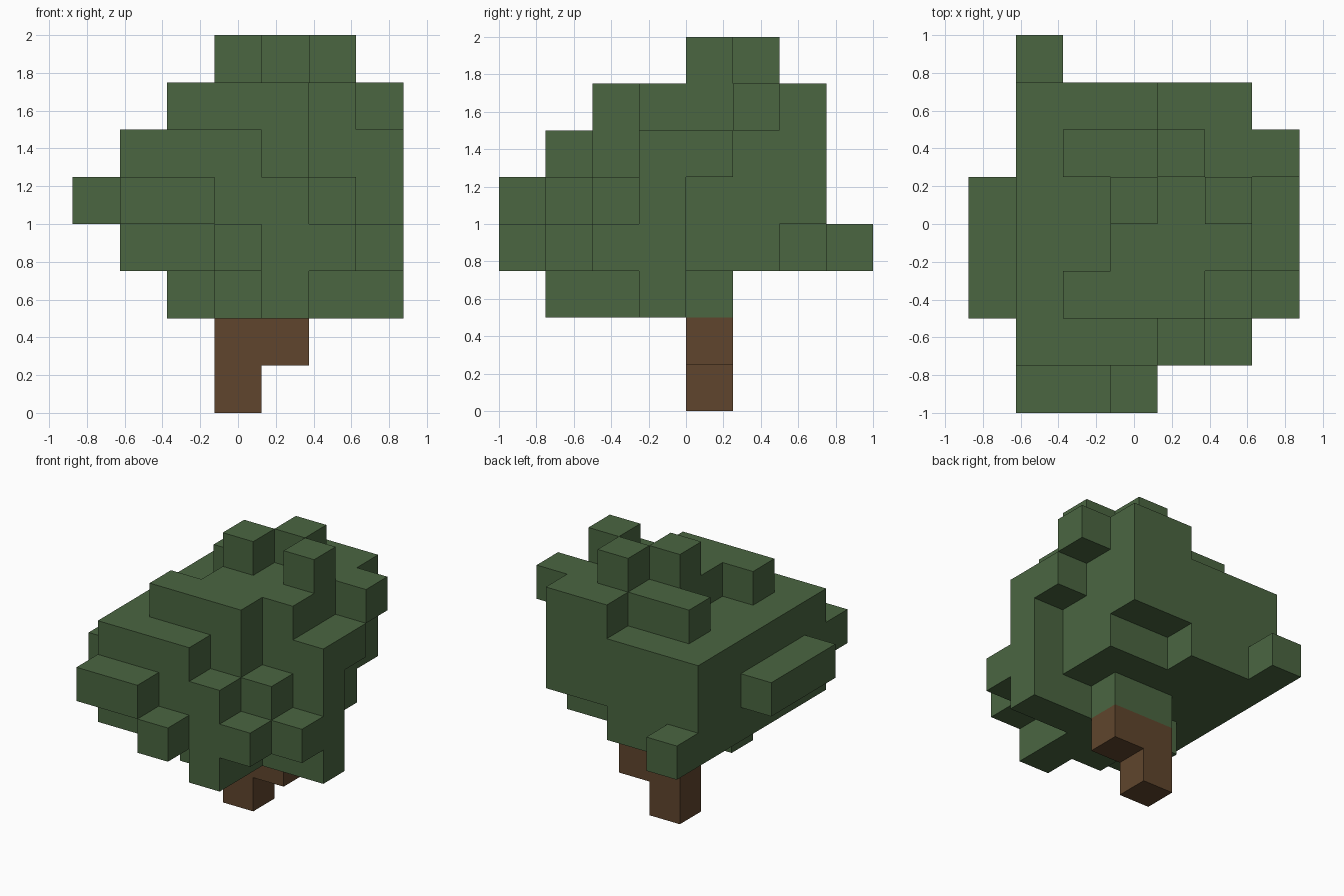
import bpy
import bmesh
from mathutils import Vector

if "Cube" in bpy.data.objects:
    bpy.data.objects.remove(bpy.data.objects["Cube"], do_unlink=True)

SIZE = 0.25                           # edge of one block
CORNER = Vector((-0.875, -1.0, 0.0))  # low corner of the block grid
AXES = [Vector((1, 0, 0)), Vector((0, 1, 0)), Vector((0, 0, 1))]


def make_material(name, colour):
    mat = bpy.data.materials.new(name)
    mat.use_nodes = True
    mat.diffuse_color = (*colour, 1)
    shader = mat.node_tree.nodes["Principled BSDF"]
    shader.inputs["Base Color"].default_value = (*colour, 1)
    shader.inputs["Roughness"].default_value = 0.9
    return mat


def fill_rows(level, first_row, spans):
    """Blocks of one level: each row runs from its first to its last column."""
    return {(col, first_row + n, level)
            for n, (start, end) in enumerate(spans)
            for col in range(start, end + 1)}


def build_blocks(name, cells, mat):
    """Merge the blocks into one shell, keeping only the exposed faces."""
    bm = bmesh.new()
    corners = {}

    def vert(point):
        key = tuple(round(c) for c in point)
        if key not in corners:
            corners[key] = bm.verts.new(CORNER + Vector(key) * SIZE)
        return corners[key]

    for cell in sorted(cells):
        base = Vector(cell)
        for n, axis in enumerate(AXES):
            u, v = AXES[(n + 1) % 3], AXES[(n + 2) % 3]
            for side in (0, 1):
                beside = base + axis * (2 * side - 1)
                if tuple(round(c) for c in beside) in cells:
                    continue
                p = base + axis * side
                loop = [p, p + u, p + u + v, p + v]
                if not side:
                    loop.reverse()
                bm.faces.new([vert(q) for q in loop])

    mesh = bpy.data.meshes.new(name)
    bm.to_mesh(mesh)
    bm.free()
    mesh.materials.append(mat)
    obj = bpy.data.objects.new(name, mesh)
    bpy.context.collection.objects.link(obj)
    return obj


leaf_green = make_material("leaf green", (0.069, 0.133, 0.053))
bark_brown = make_material("bark brown", (0.117, 0.060, 0.026))

# Trunk with a side step under the crown
trunk = fill_rows(0, 4, [(3, 3)]) | fill_rows(1, 4, [(3, 4)])
build_blocks("trunk", trunk, bark_brown)

# Crown, level by level, rows from front to back
crown = set()
crown |= fill_rows(2, 1, [(4, 4), (3, 4), (2, 6), (3, 4)])
crown |= fill_rows(3, 0, [(3, 3), (1, 5), (1, 6), (1, 6),
                          (1, 5), (1, 5), (1, 3), (1, 1)])
crown |= fill_rows(4, 0, [(1, 2), (1, 4), (0, 5), (0, 6),
                          (0, 5), (1, 5), (1, 5)])
crown |= fill_rows(5, 1, [(1, 3), (1, 4), (1, 6), (1, 6), (1, 5), (1, 5)])
crown |= fill_rows(6, 2, [(2, 4), (3, 5), (3, 5), (2, 6), (4, 5)])

# Three single blocks on the very top
crown |= fill_rows(7, 4, [(3, 3), (4, 4)]) | fill_rows(7, 4, [(5, 5)])
build_blocks("leaf_crown", crown, leaf_green)
